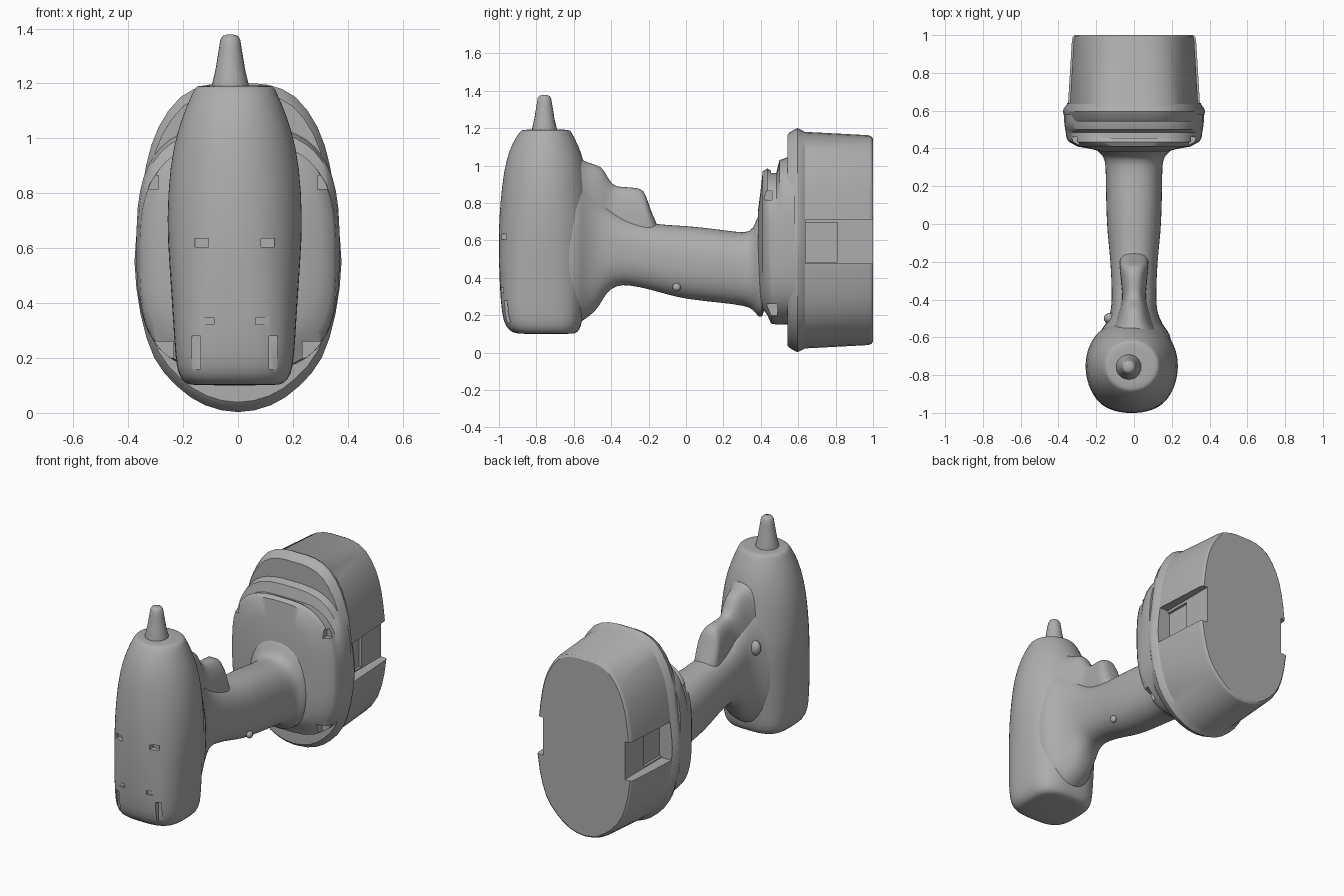
import bpy, bmesh, math
from mathutils import Vector

if "Cube" in bpy.data.objects:
    bpy.data.objects.remove(bpy.data.objects["Cube"])

grey = bpy.data.materials.new("dark_grey")
grey.diffuse_color = (.42, .42, .42, 1)
grey.use_nodes = True
grey.node_tree.nodes["Principled BSDF"].inputs["Base Color"].default_value = grey.diffuse_color


def spow(v, e):
    return math.copysign(abs(v) ** e, v)


def superellipse(hu, hv, exp, n):
    angs = [2 * math.pi * (i + 0.5) / n for i in range(n)]
    return [(hu * spow(math.cos(a), 2 / exp), hv * spow(math.sin(a), 2 / exp)) for a in angs]


def rounded(pts):
    """Insert a curved midpoint between each pair of points of a closed outline."""
    out, n = [], len(pts)
    for i in range(n):
        a, b, c, d = (pts[(i + k) % n] for k in (-1, 0, 1, 2))
        out += [b, tuple((9 * (b[j] + c[j]) - a[j] - d[j]) / 16 for j in (0, 1))]
    return out


def loft(name, rings, subsurf=0):
    """Skin a list of equal-length point rings and cap both ends."""
    bm = bmesh.new()
    vs = [[bm.verts.new(p) for p in r] for r in rings]
    n = len(rings[0])
    for a, b in zip(vs, vs[1:]):
        for i in range(n):
            bm.faces.new((a[i], a[(i + 1) % n], b[(i + 1) % n], b[i]))
    bm.faces.new(vs[0])
    bm.faces.new(vs[-1])
    bmesh.ops.recalc_face_normals(bm, faces=bm.faces)
    me = bpy.data.meshes.new(name)
    bm.to_mesh(me)
    bm.free()
    ob = bpy.data.objects.new(name, me)
    bpy.context.collection.objects.link(ob)
    if subsurf:
        ob.modifiers.new("smooth", 'SUBSURF').levels = subsurf
        apply_mods(ob)
    return ob


def select(ob):
    bpy.ops.object.select_all(action='DESELECT')
    ob.select_set(True)
    bpy.context.view_layer.objects.active = ob


def apply_mods(ob):
    select(ob)
    for m in list(ob.modifiers):
        bpy.ops.object.modifier_apply(modifier=m.name)


def cut(ob, boxes):
    """Subtract boxes given as (centre, size)."""
    for c, s in boxes:
        bpy.ops.mesh.primitive_cube_add(size=1, location=c)
        k = bpy.context.object
        k.scale = s
        k.hide_render = True
        m = ob.modifiers.new("cut", 'BOOLEAN')
        m.operation, m.solver, m.object = 'DIFFERENCE', 'EXACT', k
        apply_mods(ob)
        bpy.data.objects.remove(k)


def finish(ob, angle=40):
    ob.data.materials.clear()
    ob.data.materials.append(grey)
    select(ob)
    bpy.ops.object.shade_smooth_by_angle(angle=math.radians(angle))


def along_y(name, secs, exp, n=32, subsurf=1):
    """Sections are (y, z_low, z_high, half_width)."""
    rings = []
    for y, lo, hi, hw in secs:
        rings.append([Vector((u, y, (lo + hi) / 2 + v))
                      for u, v in superellipse(hw, (hi - lo) / 2, exp, n)])
    return loft(name, rings, subsurf)


def mirrored(boxes, cx=0.0):
    return [((cx + s * x, y, z), size) for (x, y, z), size in boxes for s in (1, -1)]


# Motor body: upright barrel, (z, half_width, y_front, y_back, squareness)
body_secs = [(.10, .15, -.88, -.61, 3.2), (.105, .18, -.93, -.58, 3.2),
             (.14, .207, -.965, -.56, 3.1), (.20, .217, -.985, -.55, 3.0),
             (.35, .226, -.997, -.535, 2.7), (.55, .24, -1.003, -.51, 2.3),
             (.70, .249, -1.002, -.502, 2.1), (.90, .238, -.985, -.52, 2.0),
             (1.03, .209, -.963, -.545, 2.0), (1.12, .175, -.93, -.58, 2.0),
             (1.175, .15, -.893, -.61, 2.0), (1.19, .14, -.88, -.62, 2.0),
             (1.193, .12, -.86, -.64, 2.0)]
body = loft("motor_body", [
    [Vector((-.012 + u, (f + b) / 2 + v, z)) for u, v in superellipse(hw, (b - f) / 2, e, 32)]
    for z, hw, f, b, e in body_secs], 1)
# Shallow vents and grooves on the lower front
cut(body, mirrored([((.12, -.975, .62), (.05, .06, .03)),
                    ((.115, -1.0, .335), (.08, .05, .025)),
                    ((.14, -.97, .22), (.03, .06, .12))], -.012))
finish(body)

# Spindle nose
spindle = loft("spindle_nose", [
    [Vector((-.028 + r * math.cos(a), -.757 + r * math.sin(a), z))
     for a in [2 * math.pi * i / 20 for i in range(20)]]
    for z, r in [(1.17, .068), (1.2, .066), (1.25, .054), (1.33, .041),
                 (1.36, .036), (1.373, .028), (1.378, .012)]])
finish(spindle, 60)

# Handle with the neck that flows into the motor body
handle = along_y("handle", [
    (-.75, .13, .97, .21), (-.60, .145, .97, .20), (-.565, .16, .95, .178),
    (-.53, .185, .92, .15), (-.47, .23, .86, .125), (-.43, .32, .80, .12),
    (-.37, .362, .75, .118), (-.30, .36, .715, .12), (-.20, .34, .695, .125),
    (-.10, .31, .682, .135), (0, .285, .68, .145), (.20, .265, .657, .15),
    (.32, .25, .638, .15), (.36, .23, .66, .162), (.385, .19, .74, .195),
    (.43, .17, .80, .22)], 2.3)
finish(handle, 60)

# Trigger and ridge stepping down from the body
trigger = along_y("trigger_ridge", [
    (-.72, .4, 1.11, .18), (-.61, .4, 1.10, .155), (-.565, .4, 1.035, .12),
    (-.52, .4, 1.015, .10), (-.455, .4, 1.00, .08), (-.43, .42, .96, .07),
    (-.395, .45, .895, .062), (-.35, .5, .885, .065), (-.24, .5, .885, .075),
    (-.215, .5, .85, .078), (-.18, .5, .73, .075), (-.14, .5, .67, .05)], 2.6)
finish(trigger, 60)

# Side button and handle screw
for name, loc, size in [("side_button", (-.125, -.5, .68), (.035, .03, .045)),
                        ("handle_screw", (.115, -.05, .35), (.018, .022, .022))]:
    bpy.ops.mesh.primitive_uv_sphere_add(segments=16, ring_count=10, radius=1, location=loc)
    ob = bpy.context.object
    ob.name = name
    ob.scale = size
    finish(ob, 60)

# Battery mount plate between handle and pack
mount = along_y("battery_mount", [
    (.385, .34, .76, .18), (.398, .26, .86, .23), (.41, .235, .97, .30),
    (.435, .20, .985, .345), (.455, .155, .975, .358), (.485, .15, .97, .362),
    (.50, .15, 1.03, .365), (.54, .15, 1.045, .37), (.58, .15, 1.045, .37)],
    3.0, n=48, subsurf=0)
cut(mount, mirrored([((.31, .43, .84), (.04, .06, .05)),
                     ((.27, .46, .23), (.07, .06, .06))]))
# Grip channel across the top of the mount
cut(mount, [((0, .47, .99), (.5, .03, .06))])
finish(mount, 45)

# Battery pack: flange and tapered block from one half outline
half = [(0, .003), (.12, .028), (.22, .095), (.305, .2), (.355, .36), (.377, .55),
        (.36, .72), (.335, .9), (.29, 1.04), (.21, 1.15), (.11, 1.195), (0, 1.2)]
outline = rounded(half + [(-x, z) for x, z in half[-2:0:-1]])
battery = loft("battery_pack", [
    [Vector((x * sx, y, .6 + (z - .6) * sz)) for x, z in outline]
    for y, sx, sz in [(.542, .95, .94), (.555, .97, .965), (.595, 1, 1), (.61, .99, .99),
                      (.635, .94, .967), (.975, .885, .937), (.992, .872, .925), (1, .85, .905)]])
# Release notches on both sides
cut(battery, mirrored([((.40, .83, .595), (.24, .38, .235)),
                       ((.37, .725, .59), (.21, .17, .21))]))
finish(battery, 30)
